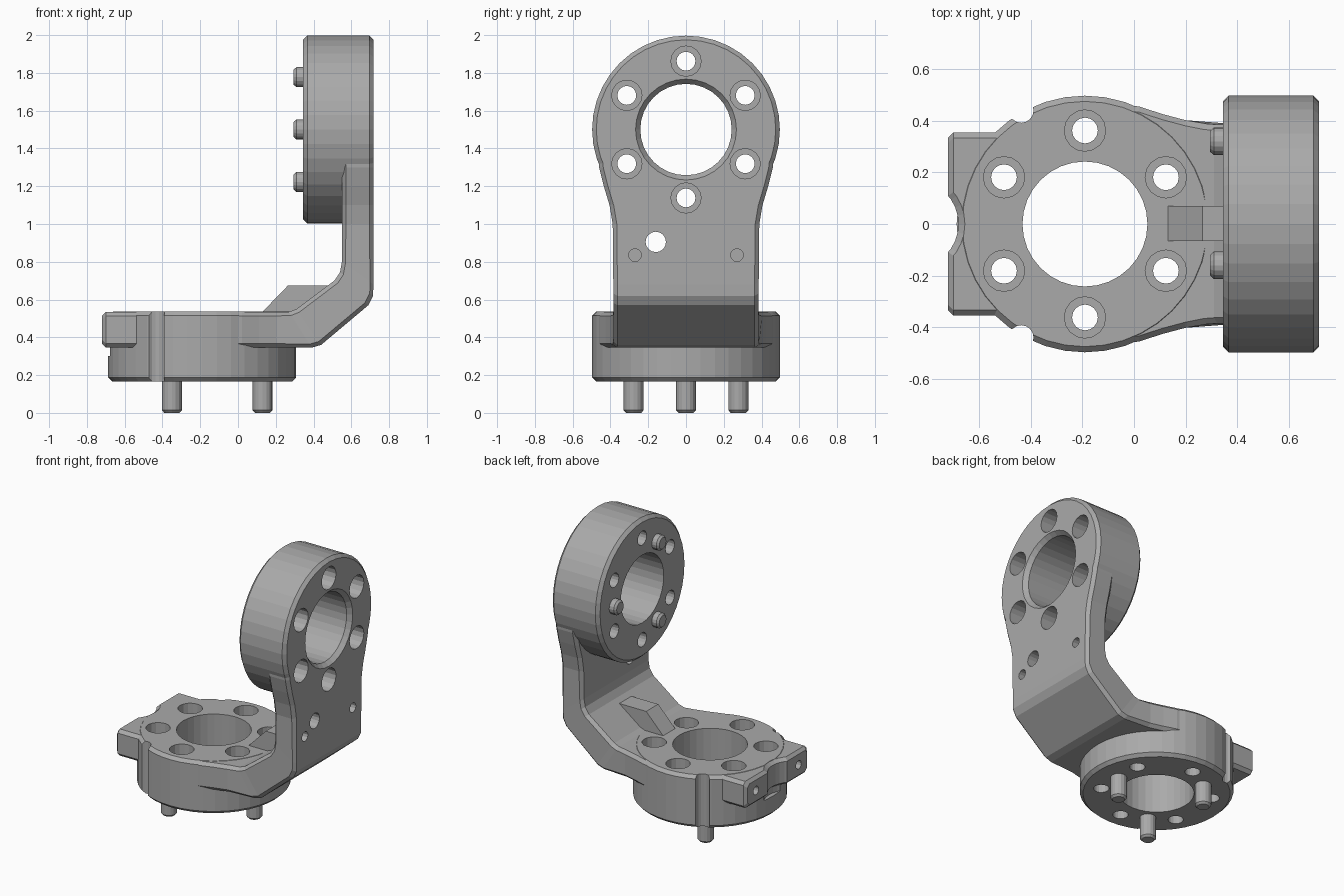
import bpy, bmesh
from math import cos, sin, pi, radians
from mathutils import Matrix, Vector

if "Cube" in bpy.data.objects:
    bpy.data.objects.remove(bpy.data.objects["Cube"], do_unlink=True)

GREY = (0.4, 0.4, 0.4, 1)
metal = bpy.data.materials.new("plain grey")
metal.use_nodes = True
metal.diffuse_color = GREY
metal.node_tree.nodes["Principled BSDF"].inputs["Base Color"].default_value = GREY


def make(name, bm):
    bmesh.ops.recalc_face_normals(bm, faces=bm.faces)
    mesh = bpy.data.meshes.new(name)
    bm.to_mesh(mesh)
    bm.free()
    mesh.materials.append(metal)
    ob = bpy.data.objects.new(name, mesh)
    bpy.context.collection.objects.link(ob)
    return ob


def skin(name, rings):
    """Closed solid through a series of equal-sized rings of points."""
    bm = bmesh.new()
    loops = [[bm.verts.new(p) for p in ring] for ring in rings]
    n = len(loops[0])
    for a, b in zip(loops, loops[1:]):
        for i in range(n):
            j = (i + 1) % n
            bm.faces.new((a[i], a[j], b[j], b[i]))
    bm.faces.new(loops[0])
    bm.faces.new(loops[-1])
    return make(name, bm)


def lathe(name, profile, frame, sides=16):
    """Solid of revolution from (radius, height) pairs, placed by a matrix."""
    return skin(name, [[frame @ Vector((r * cos(2 * pi * i / sides), r * sin(2 * pi * i / sides), h))
                        for i in range(sides)] for r, h in profile])


def combine(target, tool, operation="DIFFERENCE"):
    mod = target.modifiers.new("join", "BOOLEAN")
    mod.operation, mod.solver, mod.object = operation, "EXACT", tool
    bpy.context.view_layer.objects.active = target
    bpy.ops.object.modifier_apply(modifier=mod.name)
    bpy.data.objects.remove(tool, do_unlink=True)


def move(x, y, z=0):
    return Matrix.Translation((x, y, z))


def polar(r, degrees, h=0):
    return move(r * cos(radians(degrees)), r * sin(radians(degrees)), h)


# frames of the two hubs: local z runs from the pin side to the plate side
ALONG_X = Matrix(((0, 0, 1, 0), (1, 0, 0, 0), (0, 1, 0, 0), (0, 0, 0, 1)))
BASE = move(-0.19, 0, 0.165)
UPPER = move(0.345, 0, 1.5) @ ALONG_X
DEPTH, C = 0.372, 0.022

# bent plate: stations of inner x, inner z, outer x, outer z, half width
stations = [
    (-0.72, 0.515, -0.72, 0.365, 0.335), (-0.70, 0.535, -0.70, 0.345, 0.355),
    (-0.50, 0.535, -0.50, 0.345, 0.355), (-0.44, 0.535, -0.44, 0.345, 0.40),
    (-0.10, 0.535, -0.10, 0.345, 0.47), (0.02, 0.535, 0.02, 0.345, 0.455),
    (0.11, 0.535, 0.11, 0.345, 0.426), (0.20, 0.535, 0.20, 0.345, 0.402),
    (0.27, 0.535, 0.39, 0.345, 0.388), (0.31, 0.55, 0.44, 0.36, 0.385),
    (0.51, 0.70, 0.69, 0.57, 0.385), (0.54, 0.745, 0.715, 0.62, 0.385),
    (0.55, 0.80, 0.717, 0.68, 0.385), (0.55, 1.0, 0.717, 1.0, 0.388),
    (0.55, 1.1, 0.717, 1.1, 0.405), (0.55, 1.2, 0.717, 1.2, 0.435),
    (0.55, 1.3, 0.717, 1.3, 0.46), (0.55, 1.5, 0.717, 1.5, 0.47)]


def section(xi, zi, xo, zo, w):
    a, b = Vector((xi, 0, zi)), Vector((xo, 0, zo))
    step = (b - a).normalized() * C
    half = [(a, w - C), (a + step, w), (b - step, w), (b, w - C)]
    return [p + Vector((0, y, 0)) for p, y in half] + [p - Vector((0, y, 0)) for p, y in reversed(half)]


bracket = skin("bracket", [section(*s) for s in stations])

# chamfered hub at each end of the plate
for frame in (BASE, UPPER):
    hub = [(0.497 - C, 0), (0.497, C), (0.497, DEPTH - C), (0.497 - C, DEPTH)]
    combine(bracket, lathe("hub", hub, frame, 40), "UNION")

# central bores, the upper one with a chamfered mouth
combine(bracket, lathe("bore", [(0.242, -0.1), (0.242, 0.5)], BASE, 32))
bore = [(0.242, -0.1), (0.242, DEPTH - 0.03), (0.267, DEPTH), (0.267, 0.5)]
combine(bracket, lathe("bore", bore, UPPER, 32))

# counterbored bolt holes
bolt = [(0.05, -0.1), (0.05, 0.15), (0.08, 0.15), (0.08, 0.5)]
for frame in (BASE, UPPER):
    for k in range(6):
        combine(bracket, lathe("bolt_hole", bolt, frame @ polar(0.362, 30 + 60 * k)))

# side grooves and tip screw holes
for side in (-1, 1):
    combine(bracket, lathe("groove", [(0.048, 0), (0.048, 1)], move(-0.437, side * 0.44)))
    combine(bracket, lathe("tip_hole", [(0.03, -0.1), (0.03, 0.1)], move(-0.72, side * 0.24, 0.44) @ ALONG_X, 12))
    combine(bracket, lathe("dimple", [(0.034, -0.06), (0.034, 0.1)], move(0.717, side * 0.27, 0.835) @ ALONG_X, 12))
combine(bracket, lathe("wire_hole", [(0.054, -0.4), (0.054, 0.1)], move(0.717, -0.16, 0.905) @ ALONG_X))

# concave notch in the tip
notch = [(0.195, 0.3), (0.195, 0.345), (0.17, 0.365), (0.17, 0.515), (0.195, 0.535), (0.195, 0.6)]
combine(bracket, lathe("notch", notch, move(-0.85, 0), 32))

# rib in the inner corner of the bend
rib = [(0.11, 0.515), (0.265, 0.675), (0.50, 0.675), (0.33, 0.515)]
skin("corner_rib", [[(x, y, z) for x, z in rib] for y in (-0.066, 0.07)])

# locating pins on each hub
for label, frame, length in (("base", BASE, 0.165), ("upper", UPPER, 0.05)):
    for k in range(3):
        pin = [(0.04, -length), (0.053, 0.014 - length), (0.053, 0.02)]
        lathe(label + "_pin", pin, frame @ polar(0.32, 120 * k))
